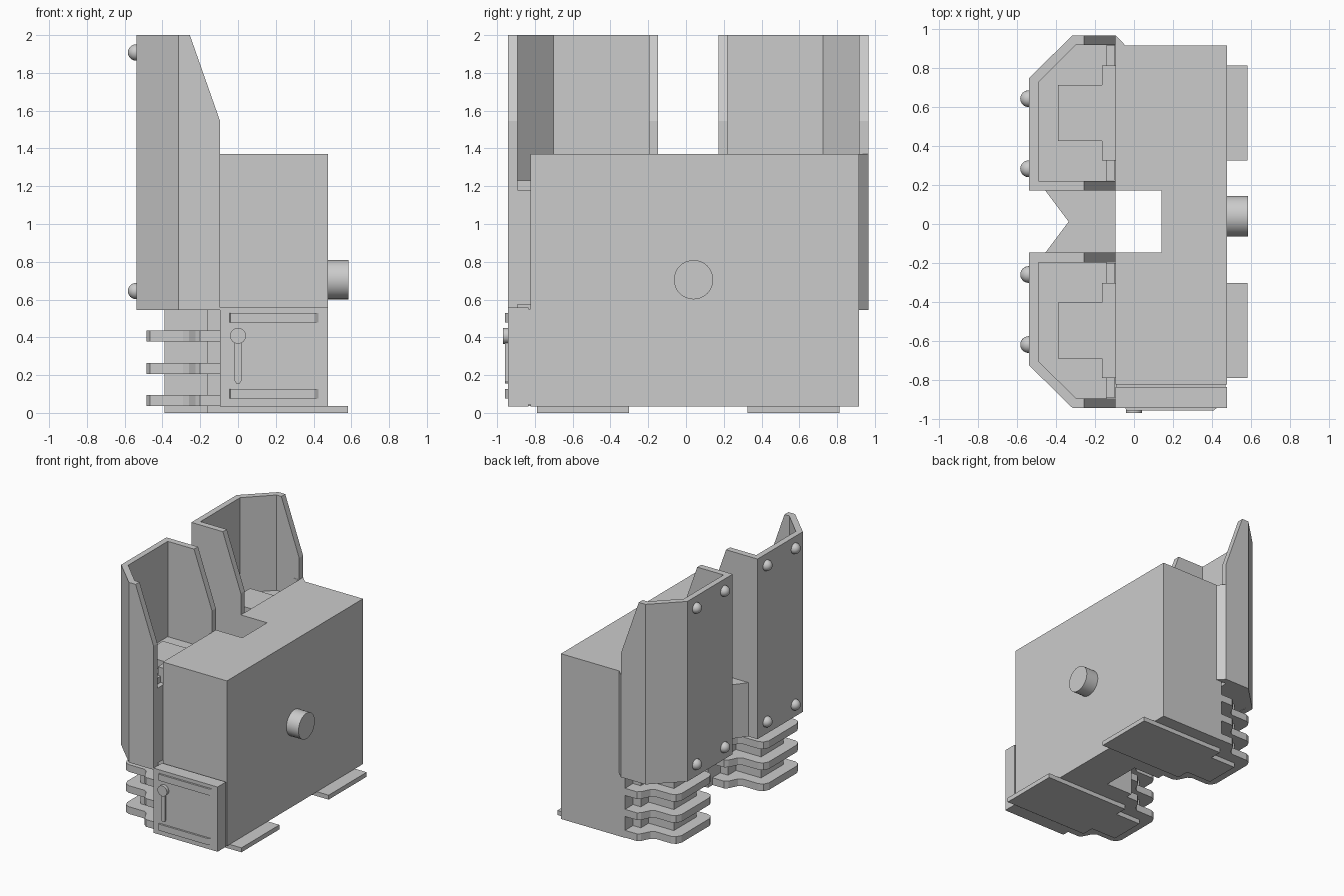
import bpy, bmesh, math
from mathutils import Vector

if "Cube" in bpy.data.objects:
    bpy.data.objects.remove(bpy.data.objects["Cube"])

MID = 0.012      # symmetry plane between the two poles
OFF = 0.557      # pole centre distance from that plane


def finish(bm, name):
    bmesh.ops.recalc_face_normals(bm, faces=bm.faces)
    me = bpy.data.meshes.new(name)
    bm.to_mesh(me)
    bm.free()
    ob = bpy.data.objects.new(name, me)
    bpy.context.collection.objects.link(ob)
    return ob


def prism_bm(pts, lo, hi, axis='z'):
    """Extrude an outline: (x, y) along z, or (x, z) along y."""
    bm = bmesh.new()
    if axis == 'z':
        vs = [bm.verts.new((a, b, lo)) for a, b in pts]
        d = (0, 0, hi - lo)
    else:
        vs = [bm.verts.new((a, lo, b)) for a, b in pts]
        d = (0, hi - lo, 0)
    f = bm.faces.new(vs)
    r = bmesh.ops.extrude_face_region(bm, geom=[f], use_keep_orig=True)
    bmesh.ops.translate(bm, vec=d, verts=[v for v in r['geom'] if isinstance(v, bmesh.types.BMVert)])
    return bm


def prism(name, pts, lo, hi, axis='z'):
    return finish(prism_bm(pts, lo, hi, axis), name)


def box(name, x0, x1, y0, y1, z0, z1):
    return prism(name, [(x0, y0), (x1, y0), (x1, y1), (x0, y1)], z0, z1)


def cylinder(name, loc, r, depth, rot):
    bpy.ops.mesh.primitive_cylinder_add(vertices=32, radius=r, depth=depth, location=loc, rotation=rot)
    ob = bpy.context.object
    ob.name = name
    bpy.ops.object.shade_smooth_by_angle()
    return ob


# Housing with a slot open towards the back
prism('housing', [(-0.095, -0.823), (0.477, -0.823), (0.477, 0.915), (-0.095, 0.915),
                  (-0.095, 0.172), (0.14, 0.172), (0.14, -0.145), (-0.095, -0.145)], 0.035, 1.37)

# Notched bridge between the two shields
prism('shield_bridge', [(-0.095, -0.148), (-0.095, 0.172), (-0.455, 0.172),
                        (-0.335, 0.012), (-0.455, -0.148)], 0.545, 0.98)

# Drive shaft stub
cylinder('shaft', (0.525, 0.04, 0.705), 0.104, 0.12, (0, math.pi / 2, 0))

# Two mirrored poles
for side, s in (('right', 1), ('left', -1)):
    def P(pts):
        return [(x, MID + s * (OFF + v)) for x, v in pts]

    # U-shaped shield with chamfered outer corner and sloped top
    bm = prism_bm(P([(-0.095, -0.398), (-0.537, -0.398), (-0.537, 0.18), (-0.315, 0.398), (-0.095, 0.398),
                     (-0.095, 0.348), (-0.298, 0.348), (-0.49, 0.157), (-0.49, -0.348), (-0.095, -0.348)]),
                  0.545, 2.0)
    bmesh.ops.bisect_plane(bm, geom=bm.verts[:] + bm.edges[:] + bm.faces[:], plane_co=(-0.255, 0, 2.0),
                           plane_no=Vector((0.455, 0, 0.16)).normalized(), clear_outer=True)
    bmesh.ops.holes_fill(bm, edges=[e for e in bm.edges if e.is_boundary], sides=0)
    finish(bm, 'shield_' + side)

    # Solid insert filling the lower part of the shield
    prism('shield_insert_' + side, P([(-0.14, -0.35), (-0.492, -0.35), (-0.492, 0.158),
                                      (-0.298, 0.35), (-0.14, 0.35)]), 0.548, 1.23)
    prism('insert_panel_' + side, P([(-0.15, -0.345), (-0.1, -0.345), (-0.1, 0.346), (-0.15, 0.346)]),
          0.575, 1.18)

    # Stepped terminal column, running the full height
    T = [(-0.09, -0.243), (-0.165, -0.243), (-0.165, -0.143), (-0.39, -0.143),
         (-0.39, 0.143), (-0.165, 0.143), (-0.165, 0.243), (-0.09, 0.243)]
    prism('terminal_column_' + side, P(T), 0.02, 1.3)

    # Base plate with the same stepped end
    prism('base_plate_' + side, P([(0.582, -0.243)] + T[1:7] + [(0.582, 0.243)]), 0.0, 0.036)

    # Cooling fins
    half = [(-0.09, 0.345), (-0.2, 0.345), (-0.225, 0.325), (-0.26, 0.255), (-0.29, 0.235),
            (-0.43, 0.235), (-0.465, 0.22), (-0.485, 0.18)]
    fin = half + [(x, -v) for x, v in reversed(half)]
    for i, z in enumerate((0.037, 0.207, 0.377)):
        prism(f'fin_{side}_{i + 1}', P(fin), z, z + 0.058)

    # Rounded studs on the back of the shield
    for v in (0.073, -0.286):
        for z in (0.645, 1.908):
            bpy.ops.mesh.primitive_uv_sphere_add(segments=20, ring_count=12, radius=0.043,
                                                 location=(-0.54, MID + s * (OFF + v), z),
                                                 rotation=(0, math.pi / 2, 0))
            bpy.context.object.name = 'stud_' + side
            bpy.ops.object.shade_smooth_by_angle()

# Sloped lip joining the shield to the housing side
prism('shield_lip', [(-0.14, 0.967), (-0.095, 0.967), (-0.043, 0.914), (-0.14, 0.914)], 0.545, 1.37)

# Side switch box with its lid edge, ribs and lever
box('switch_box', -0.095, 0.477, -0.942, -0.835, 0.035, 0.558)
box('switch_box_seam', -0.09, 0.47, -0.836, -0.82, 0.045, 0.55)
for i, z in enumerate((0.075, 0.478)):
    prism(f'switch_rib_{i + 1}', [(-0.045, -0.94), (-0.04, -0.957), (0.405, -0.957), (0.43, -0.94)], z, z + 0.052)
prism('lever_stem', [(-0.018, 0.41), (-0.018, 0.17), (-0.009, 0.155), (0.009, 0.155),
                     (0.018, 0.17), (0.018, 0.41)], -0.957, -0.94, 'y')
cylinder('lever_knob', (0, -0.953, 0.408), 0.042, 0.03, (math.pi / 2, 0, 0))
